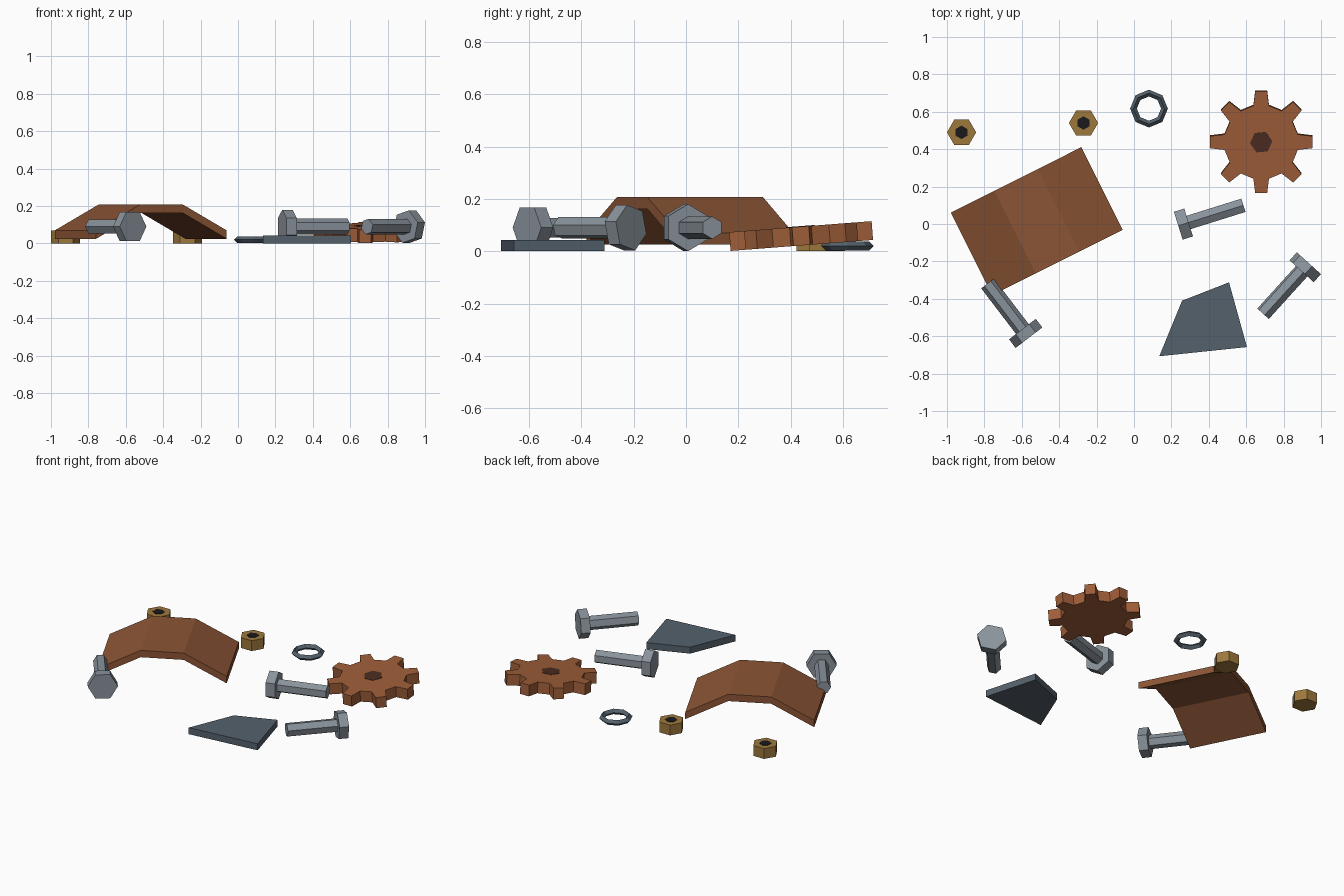
import bpy, bmesh
from math import sin, cos, pi, radians
from mathutils import Matrix

if "Cube" in bpy.data.objects:
    bpy.data.objects.remove(bpy.data.objects["Cube"])


def material(name, rgb):
    m = bpy.data.materials.new(name)
    m.diffuse_color = (*rgb, 1)
    m.use_nodes = True
    m.node_tree.nodes["Principled BSDF"].inputs["Base Color"].default_value = m.diffuse_color
    return m


RUST = material("rust", (0.26, 0.09, 0.035))
RUST_LIGHT = material("light_rust", (0.34, 0.11, 0.04))
RUST_DARK = material("dark_rust", (0.07, 0.025, 0.015))
STEEL = material("steel", (0.25, 0.29, 0.33))
SLATE = material("slate", (0.09, 0.12, 0.15))
BRASS = material("brass", (0.34, 0.19, 0.045))
BLACK = material("black", (0.01, 0.01, 0.012))


def add_prism(bm, pts, z0, z1):
    """Extrude a closed 2D outline between two heights."""
    lo = [bm.verts.new((x, y, z0)) for x, y in pts]
    hi = [bm.verts.new((x, y, z1)) for x, y in pts]
    bm.faces.new(lo[::-1])
    bm.faces.new(hi)
    for i in range(len(pts)):
        j = (i + 1) % len(pts)
        bm.faces.new((lo[i], lo[j], hi[j], hi[i]))


def prisms(name, parts, mat, matrix=Matrix()):
    bm = bmesh.new()
    for part in parts:
        add_prism(bm, *part)
    bmesh.ops.recalc_face_normals(bm, faces=bm.faces)
    mesh = bpy.data.meshes.new(name)
    bm.to_mesh(mesh)
    bm.free()
    mesh.materials.append(mat)
    ob = bpy.data.objects.new(name, mesh)
    ob.matrix_world = matrix
    bpy.context.collection.objects.link(ob)
    return ob


def ngon(n, r, start=0.0):
    return [(r * cos(start + 2 * pi * i / n), r * sin(start + 2 * pi * i / n)) for i in range(n)]


def place(x, y, z=0, angle=0):
    return Matrix.Translation((x, y, z)) @ Matrix.Rotation(radians(angle), 4, 'Z')


# bent plate: side profile extruded across its width
top = [(-0.39, 0.07), (-0.13, 0.207), (0.13, 0.207), (0.39, 0.07)]
profile = top[::-1] + [(x, z - 0.045) for x, z in top]
prisms("bent_plate", [(profile, -0.247, 0.247)], RUST,
       place(-0.52, 0.015, 0, 26.6) @ Matrix.Rotation(pi / 2, 4, 'X'))

# eight-toothed gear, resting at a slight tilt, with a dark hub
outline = []
for i in range(8):
    for r, a in ((0.2, -12), (0.275, -6.7), (0.275, 6.7), (0.2, 12)):
        t = radians(45 * i + a)
        outline.append((r * cos(t), r * sin(t)))
tilt = place(0.68, 0.44, 0.058) @ Matrix.Rotation(radians(4.4), 4, 'X')
prisms("gear", [(outline, -0.036, 0.036)], RUST_LIGHT, tilt)
prisms("gear_hub", [(ngon(6, 0.06, 0.1), 0.0, 0.038)], RUST_DARK, tilt)

# brass nuts with dark bores
for i, (x, y) in enumerate([(-0.922, 0.49), (-0.27, 0.54)], 1):
    prisms(f"nut_{i}", [(ngon(6, 0.078), 0, 0.068)], BRASS, place(x, y))
    prisms(f"nut_bore_{i}", [(ngon(6, 0.036, pi / 6), 0.02, 0.07)], BLACK, place(x, y))

# washer: eight-sided ring with a diamond section
bpy.ops.mesh.primitive_torus_add(major_segments=8, minor_segments=4, major_radius=0.083,
                                 minor_radius=0.018, location=(0.08, 0.617, 0.02))
washer = bpy.context.object
washer.name = "washer"
washer.data.materials.append(SLATE)

# flat metal shard
prisms("shard", [([(0.135, -0.707), (0.604, -0.658), (0.508, -0.312), (0.257, -0.41)],
                  0, 0.043)], SLATE)

# bolts on their sides: shaft tip x, y, heading towards the head, roll
bolts = [(-0.783, -0.318, -52.6, 30), (0.585, 0.10, 197.4, 0), (0.69, -0.48, 47.8, 15)]
for i, (x, y, heading, roll) in enumerate(bolts, 1):
    m = (place(x, y, 0.09, heading) @ Matrix.Rotation(pi / 2, 4, 'Y')
         @ Matrix.Rotation(radians(roll), 4, 'Z'))
    prisms(f"bolt_shaft_{i}", [(ngon(6, 0.043), 0, 0.32)], STEEL, m)
    prisms(f"bolt_head_{i}", [(ngon(6, 0.09), 0.307, 0.365)], STEEL, m)
